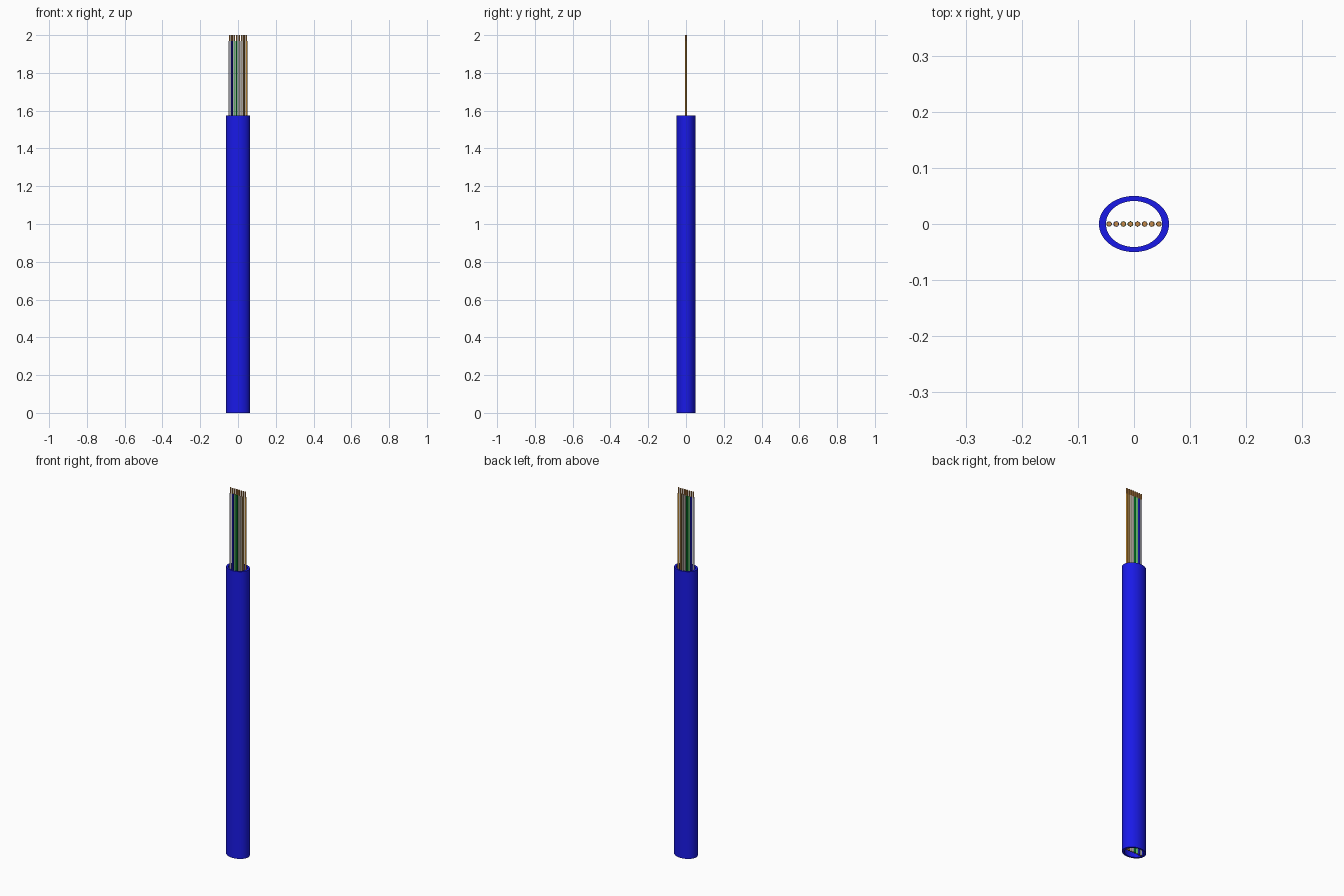
import bpy, bmesh, math

if "Cube" in bpy.data.objects:
    bpy.data.objects.remove(bpy.data.objects["Cube"])


def material(name, rgb):
    m = bpy.data.materials.new(name)
    m.diffuse_color = (*rgb, 1)
    m.use_nodes = True
    m.node_tree.nodes["Principled BSDF"].inputs["Base Color"].default_value = m.diffuse_color
    return m


def sleeve(name, x, outer, inner, z0, z1, sides, mat):
    """Upright elliptical tube; inner=None gives a solid capped rod."""
    bm = bmesh.new()

    def ring(r, z):
        return [bm.verts.new((x + r[0] * math.cos(2 * math.pi * i / sides),
                              r[1] * math.sin(2 * math.pi * i / sides), z))
                for i in range(sides)]

    rings = [ring(outer, z0), ring(outer, z1)]
    if inner:
        rings += [ring(inner, z1), ring(inner, z0)]
        pairs = [(k, (k + 1) % 4) for k in range(4)]
    else:
        bm.faces.new(rings[0][::-1])
        bm.faces.new(rings[1])
        pairs = [(0, 1)]
    for a, b in pairs:
        for i in range(sides):
            j = (i + 1) % sides
            bm.faces.new((rings[a][i], rings[a][j], rings[b][j], rings[b][i]))
    bmesh.ops.recalc_face_normals(bm, faces=bm.faces)
    me = bpy.data.meshes.new(name)
    bm.to_mesh(me)
    bm.free()
    me.materials.append(mat)
    ob = bpy.data.objects.new(name, me)
    bpy.context.collection.objects.link(ob)
    bpy.ops.object.select_all(action='DESELECT')
    ob.select_set(True)
    bpy.context.view_layer.objects.active = ob
    bpy.ops.object.shade_smooth_by_angle(angle=math.radians(35))
    return ob


# Outer oval jacket
sleeve("jacket", 0, (0.0625, 0.05), (0.05, 0.041), 0, 1.575, 64,
       material("jacket_blue", (0.01, 0.01, 0.8)))

# Eight insulated wires in a flat row, each with a bare copper tip
copper = material("copper", (0.6, 0.27, 0.07))
colours = [
    ("white_blue", (0.6, 0.6, 0.65)), ("blue", (0.01, 0.01, 0.6)),
    ("white_green", (0.2, 0.75, 0.25)), ("green", (0.0, 0.2, 0.02)),
    ("white_brown", (0.55, 0.5, 0.45)), ("white_orange", (0.6, 0.52, 0.42)),
    ("brown", (0.35, 0.2, 0.06)), ("orange", (0.75, 0.36, 0.05)),
]
for i, (name, rgb) in enumerate(colours):
    x = (i - 3.5) * 0.0127
    sleeve("insulation_" + name, x, (0.005, 0.005), (0.0043, 0.0043),
           0, 1.97, 24, material(name, rgb))
    sleeve("core_" + name, x, (0.0042, 0.0042), None, 0, 2.0, 24, copper)
